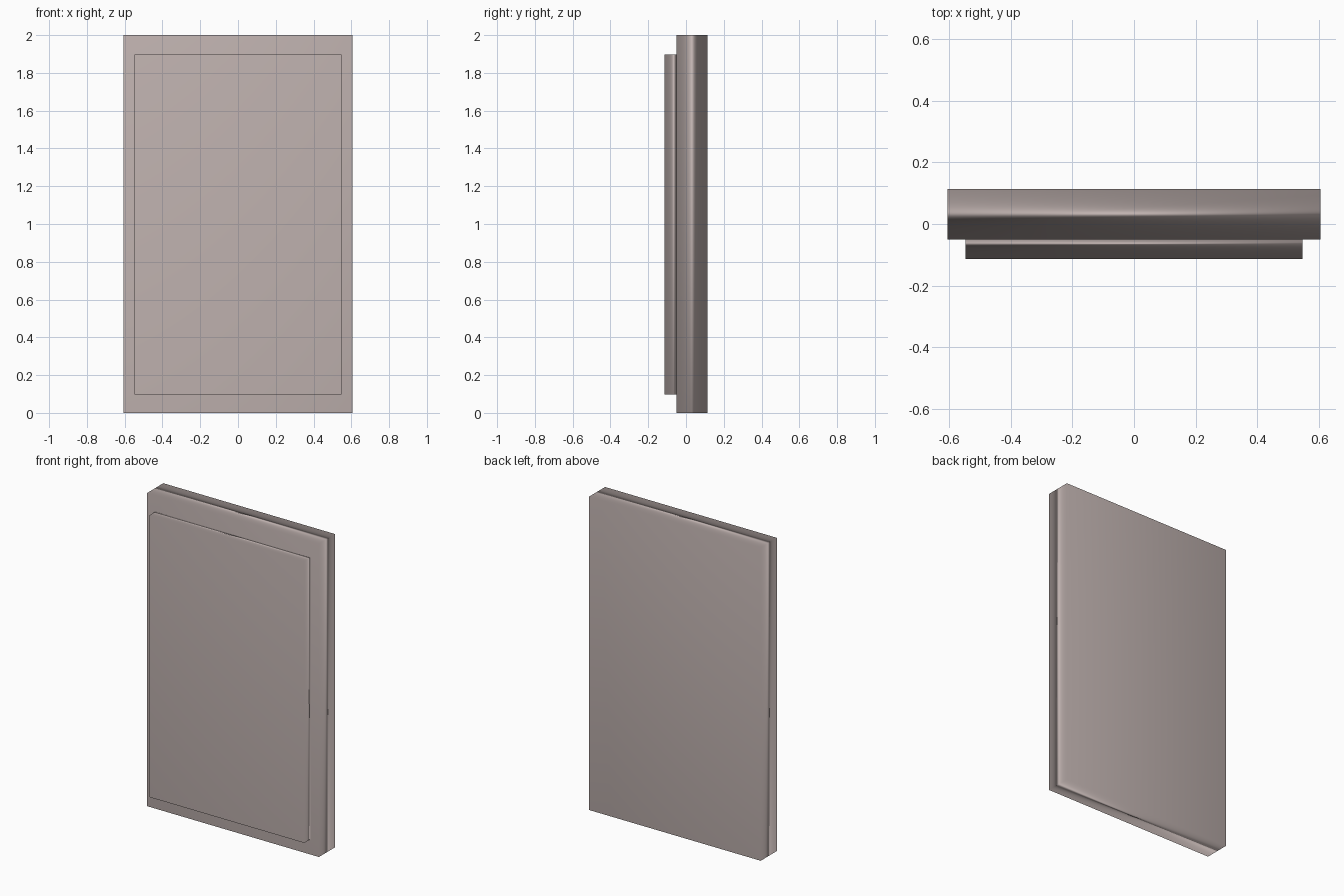
import bpy

if "Cube" in bpy.data.objects:
    bpy.data.objects.remove(bpy.data.objects["Cube"])

# Warm grey-brown finish shared by both parts
finish = bpy.data.materials.new("warm_grey")
finish.diffuse_color = (0.53, 0.45, 0.435, 1.0)
finish.use_nodes = True
finish.node_tree.nodes["Principled BSDF"].inputs["Base Color"].default_value = finish.diffuse_color


def smooth_box(name, x, y, z):
    """Box from (min, max) ranges with area-weighted smooth shading."""
    bpy.ops.mesh.primitive_cube_add(size=1)
    ob = bpy.context.object
    ob.name = name
    for v in ob.data.vertices:
        for axis, (low, high) in enumerate((x, y, z)):
            v.co[axis] = low if v.co[axis] < 0 else high
    bpy.ops.object.shade_smooth()
    mod = ob.modifiers.new("weighted_normals", 'WEIGHTED_NORMAL')
    mod.mode = 'FACE_AREA'
    mod.weight = 50
    ob.data.materials.append(finish)
    return ob


# Main slab
smooth_box("back_slab", (-0.607, 0.607), (-0.05, 0.113), (0.0, 2.0))

# Raised front panel, its back sunk into the slab
smooth_box("front_panel", (-0.547, 0.547), (-0.113, -0.015), (0.098, 1.897))
